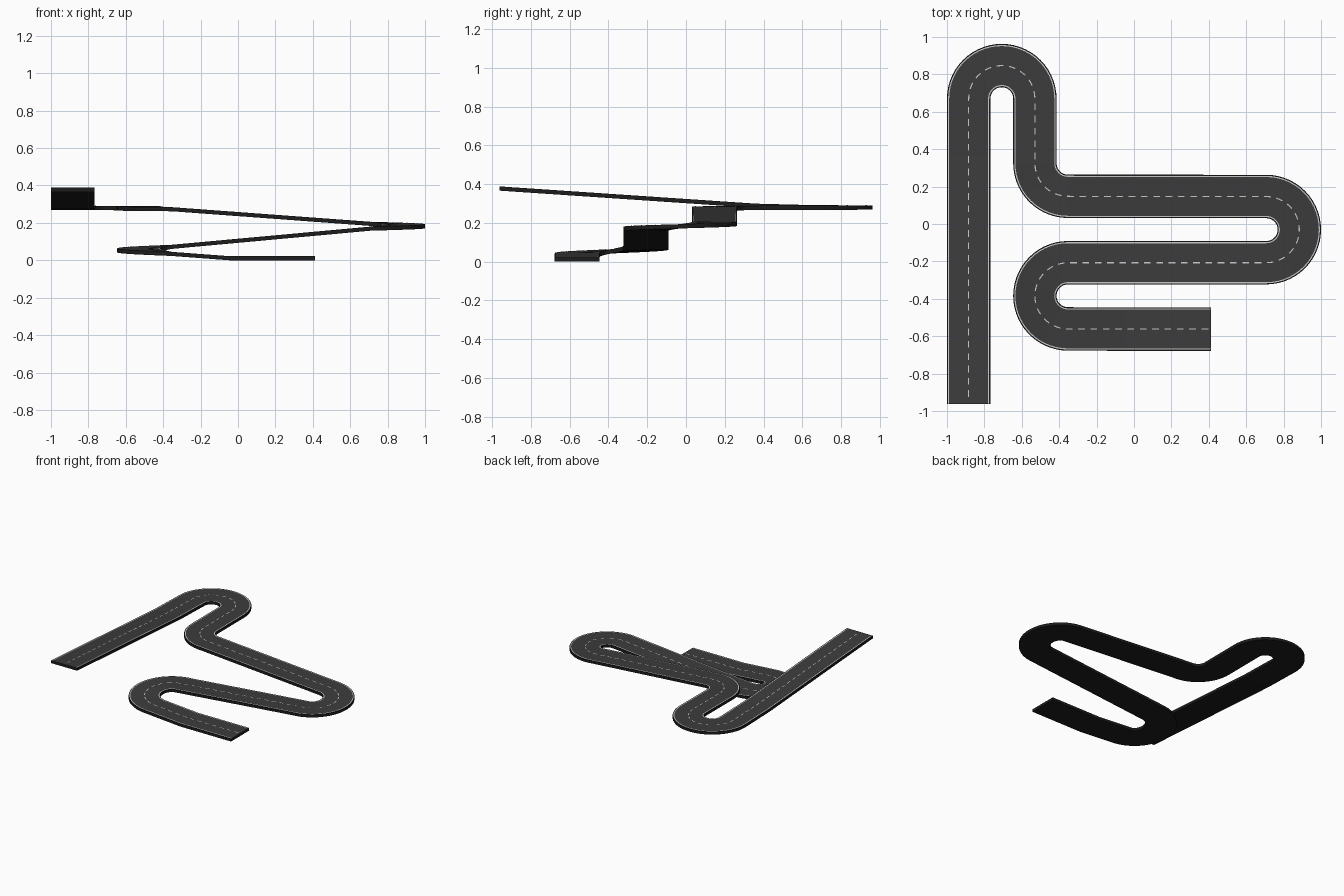
import bpy, math
from mathutils import Vector

if "Cube" in bpy.data.objects:
    bpy.data.objects.remove(bpy.data.objects["Cube"])

HALF, THICK, R = 0.116, 0.022, 0.177


def mat(name, c):
    m = bpy.data.materials.new(name)
    m.diffuse_color = (c, c, c, 1)
    m.use_nodes = True
    m.node_tree.nodes["Principled BSDF"].inputs["Base Color"].default_value = m.diffuse_color
    return m


asphalt = mat("asphalt", 0.045)
dark = mat("dark_base", 0.012)
paint = mat("white_paint", 0.75)

# Centre line: list of (point on the road top, unit side vector)
path = []


def straight(points, side):
    for p in points:
        path.append((Vector(p), Vector(side)))


def bend(cx, cy, a0, a1, z0, z1, n, sign):
    for i in range(n + 1):
        t = i / n
        a = math.radians(a0 + (a1 - a0) * t)
        d = Vector((math.cos(a), math.sin(a), 0))
        p = Vector((cx, cy, z0 + (z1 - z0) * t)) + d * R
        if not path or (path[-1][0] - p).length > 1e-3:
            path.append((p, d * sign))


# Side vector points to the left of travel
straight([(0.412, -0.562, 0.022), (-0.045, -0.562, 0.022)], (0, -1, 0))
bend(-0.353, -0.384, 270, 90, 0.045, 0.083, 28, 1)
bend(0.707, -0.030, -90, 90, 0.180, 0.206, 28, -1)
bend(-0.353, 0.325, 270, 180, 0.284, 0.288, 14, 1)
bend(-0.707, 0.670, 0, 180, 0.289, 0.291, 28, -1)
straight([(-0.884, 0.36, 0.299), (-0.884, -0.962, 0.388)], (1, 0, 0))


def make(name, verts, faces, mats, idx=None):
    me = bpy.data.meshes.new(name)
    me.from_pydata(verts, [], faces)
    for m in mats:
        me.materials.append(m)
    if idx:
        me.polygons.foreach_set("material_index", idx)
    me.update()
    ob = bpy.data.objects.new(name, me)
    bpy.context.collection.objects.link(ob)
    return ob


# Road slab: rectangular section swept along the path, dark except its top
section = [(-HALF, -THICK), (-HALF, 0), (-HALF + 0.006, 0),
           (HALF - 0.006, 0), (HALF, 0), (HALF, -THICK)]
k = len(section)
verts, faces, idx = [], [], []
for p, s in path:
    verts += [p + s * u + Vector((0, 0, v)) for u, v in section]
for i in range(len(path) - 1):
    for j in range(k):
        a, b = i * k + j, i * k + (j + 1) % k
        faces.append((a, b, b + k, a + k))
        idx.append(0 if j == 2 else 1)
last = (len(path) - 1) * k
faces += [tuple(range(k))[::-1], tuple(range(last, last + k))]
idx += [1, 1]
make("road", verts, faces, [asphalt, dark], idx)


def strip(rows, u0, u1, verts, faces):
    base = len(verts)
    up = Vector((0, 0, 0.001))
    for p, s in rows:
        verts += [p + s * u0 + up, p + s * u1 + up]
    for i in range(len(rows) - 1):
        a = base + 2 * i
        faces.append((a, a + 1, a + 3, a + 2))


# Solid edge lines
for name, c in (("edge_line_left", -0.107), ("edge_line_right", 0.107)):
    v, f = [], []
    strip(path, c - 0.003, c + 0.003, v, f)
    make(name, v, f, [paint])

# Dashed centre line, placed by distance along the path
dist = [0.0]
for (p, _), (q, _) in zip(path, path[1:]):
    dist.append(dist[-1] + (q - p).length)


def at(d):
    i = 0
    while i < len(dist) - 2 and dist[i + 1] < d:
        i += 1
    t = (d - dist[i]) / (dist[i + 1] - dist[i])
    return (path[i][0].lerp(path[i + 1][0], t),
            path[i][1].lerp(path[i + 1][1], t).normalized())


v, f = [], []
d, period, dash = 0.015, 0.066, 0.036
while d + dash < dist[-1]:
    strip([at(d), at(d + dash / 2), at(d + dash)], -0.003, 0.003, v, f)
    d += period
make("centre_dashes", v, f, [paint])
